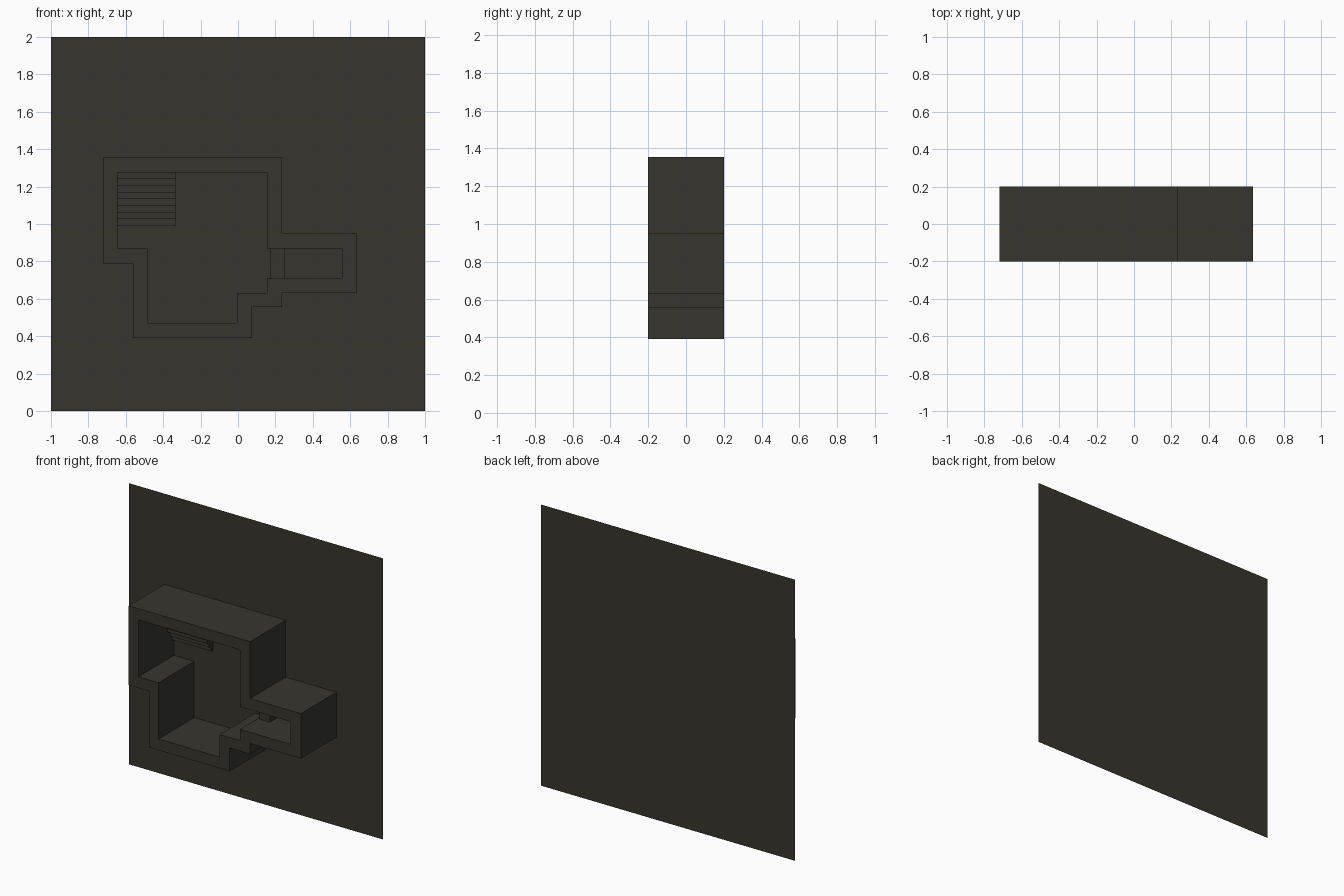
import bpy, bmesh

if "Cube" in bpy.data.objects:
    bpy.data.objects.remove(bpy.data.objects["Cube"])

FRONT, BACK = -0.2, 0.2

stone = bpy.data.materials.new("dark_olive_stone")
stone.diffuse_color = (0.038, 0.036, 0.027, 1)
stone.use_nodes = True
stone.node_tree.nodes["Principled BSDF"].inputs["Base Color"].default_value = stone.diffuse_color


def finish(name, bm, closed=True):
    """Turn a bmesh into a named object, dropping faces buried on the slab."""
    if closed:
        bmesh.ops.recalc_face_normals(bm, faces=bm.faces)
        hidden = [f for f in bm.faces if all(abs(v.co.y - BACK) < 1e-5 for v in f.verts)]
        bmesh.ops.delete(bm, geom=hidden, context='FACES')
    mesh = bpy.data.meshes.new(name)
    bm.to_mesh(mesh)
    bm.free()
    mesh.materials.append(stone)
    obj = bpy.data.objects.new(name, mesh)
    bpy.context.collection.objects.link(obj)
    return obj


def extruded(name, points, direction):
    """Extrude a closed polygon of 3D points along a vector."""
    bm = bmesh.new()
    face = bm.faces.new([bm.verts.new(p) for p in points])
    res = bmesh.ops.extrude_face_region(bm, geom=[face], use_keep_orig=True)
    moved = [g for g in res["geom"] if isinstance(g, bmesh.types.BMVert)]
    bmesh.ops.translate(bm, verts=moved, vec=direction)
    return finish(name, bm)


# Backing slab: a single upright sheet behind the rooms
bm = bmesh.new()
bm.faces.new([bm.verts.new((x, BACK, z)) for x, z in ((-1, 0), (1, 0), (1, 2), (-1, 2))])
finish("floor_slab", bm, closed=False)

# Room walls: matching outer and inner outlines (x, z), joined into a ring
outer = [(-.72, 1.355), (.235, 1.355), (.235, .95), (.635, .95), (.635, .63), (.235, .63),
         (.235, .555), (.075, .555), (.075, .39), (-.56, .39), (-.56, .79), (-.72, .79)]
inner = [(-.645, 1.275), (.155, 1.275), (.155, .87), (.555, .87), (.555, .71), (.155, .71),
         (.155, .63), (-.005, .63), (-.005, .47), (-.485, .47), (-.485, .87), (-.645, .87)]
bm = bmesh.new()
loops = [[bm.verts.new((x, y, z)) for x, z in outline]
         for outline, y in ((outer, FRONT), (inner, FRONT), (inner, BACK), (outer, BACK))]
n = len(outer)
for a, b in zip(loops, loops[1:] + loops[:1]):
    for i in range(n):
        j = (i + 1) % n
        bm.faces.new((a[i], a[j], b[j], b[i]))
finish("room_walls", bm)

# Staircase: stepped side profile rising towards the upper wall
STEPS, START, END, RISE = 8, 0.99, 1.275, 0.023
run = (END - START) / STEPS
profile = [(-.645, BACK, START)]
for i in range(STEPS):
    y = BACK - RISE * (i + 1)
    profile += [(-.645, y, START + run * i), (-.645, y, START + run * (i + 1))]
profile.append((-.645, BACK, END))
extruded("staircase", profile, (.31, 0, 0))

# Low block standing in the doorway of the side room
extruded("doorway_block",
         [(.17, BACK, .71), (.25, BACK, .71), (.25, BACK, .87), (.17, BACK, .87)],
         (0, -0.2, 0))
